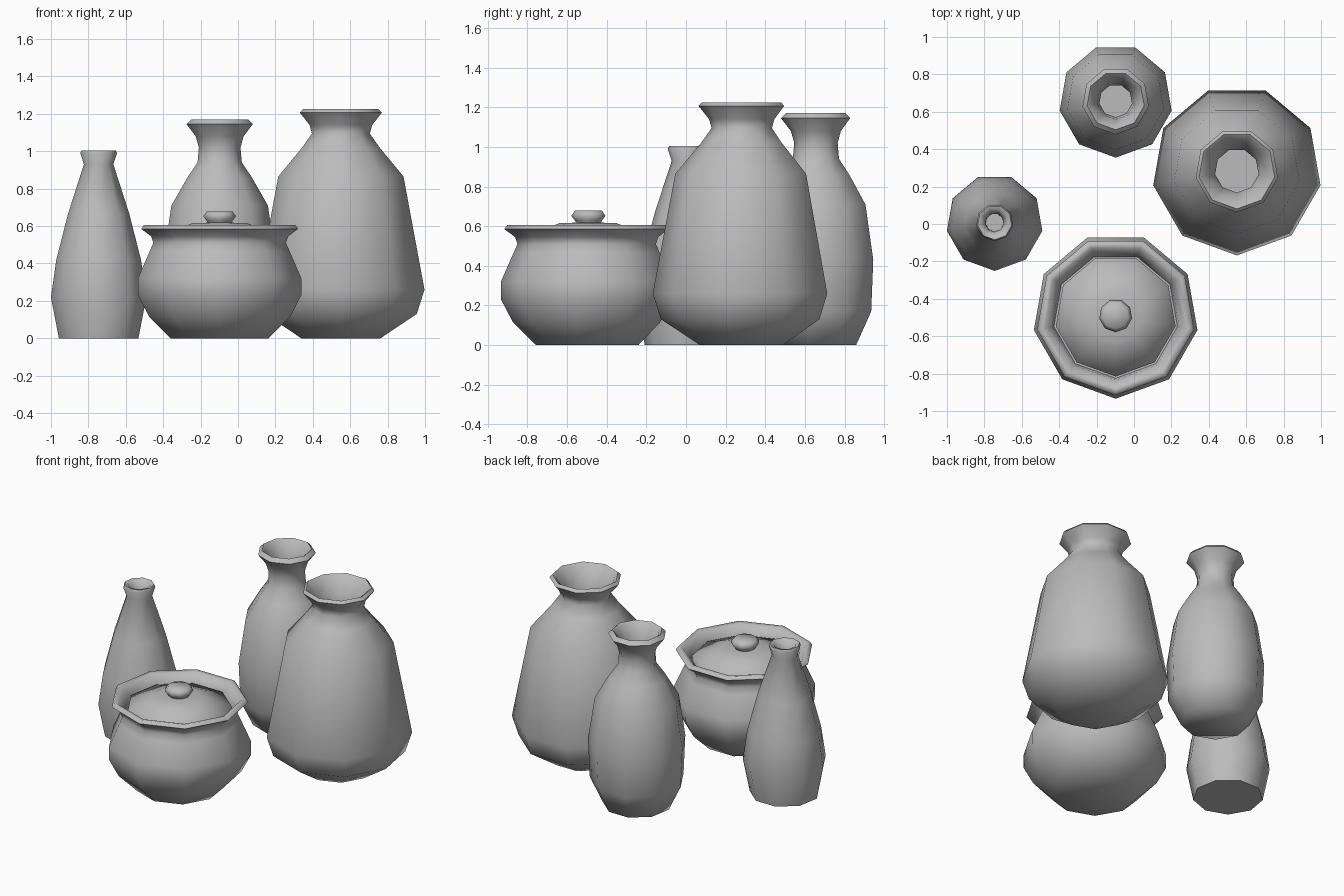
import bpy, bmesh
from math import cos, sin, radians

cube = bpy.data.objects.get("Cube")
if cube:
    bpy.data.objects.remove(cube, do_unlink=True)

SIDES = 9

clay = bpy.data.materials.new("grey clay")
clay.use_nodes = True
grey = (0.5, 0.5, 0.5, 1)
clay.diffuse_color = grey
clay.node_tree.nodes["Principled BSDF"].inputs["Base Color"].default_value = grey


def lathe(name, centre, profile):
    """Turn a (radius, height) profile into a closed nine-sided vessel."""
    bm = bmesh.new()
    rings = []
    for r, z in profile:
        angles = [radians(-90 + 360 * i / SIDES) for i in range(SIDES)]
        rings.append([bm.verts.new((r * cos(a), r * sin(a), z)) for a in angles])
    for low, high in zip(rings, rings[1:]):
        for i in range(SIDES):
            j = (i + 1) % SIDES
            bm.faces.new((low[i], low[j], high[j], high[i]))
    bm.faces.new(rings[0][::-1])
    bm.faces.new(rings[-1])
    mesh = bpy.data.meshes.new(name)
    bm.to_mesh(mesh)
    bm.free()
    mesh.shade_smooth()
    mesh.set_sharp_from_angle(angle=radians(75))
    mesh.materials.append(clay)
    obj = bpy.data.objects.new(name, mesh)
    obj.location = (*centre, 0)
    bpy.context.collection.objects.link(obj)
    return obj


# Slim bottle
lathe("slim_bottle", (-0.745, 0.008), [
    (0.216, 0), (0.259, 0.22), (0.23, 0.42), (0.165, 0.67), (0.08, 0.93),
    (0.1, 0.99), (0.092, 1.005), (0.07, 1.0), (0.05, 0.94), (0.048, 0.84)])

# Tall vase with a long neck
lathe("tall_vase", (-0.098, 0.659), [
    (0.212, 0), (0.293, 0.17), (0.304, 0.43), (0.262, 0.71), (0.175, 0.86),
    (0.12, 0.94), (0.113, 1.02), (0.13, 1.08), (0.18, 1.145), (0.155, 1.17),
    (0.138, 1.155), (0.1, 1.07), (0.088, 0.98), (0.088, 0.86)])

# Large jar
lathe("large_jar", (0.55, 0.286), [
    (0.215, 0), (0.412, 0.13), (0.454, 0.26), (0.34, 0.865), (0.21, 1.02),
    (0.157, 1.095), (0.17, 1.14), (0.223, 1.207), (0.205, 1.225),
    (0.185, 1.21), (0.135, 1.12), (0.118, 1.06), (0.118, 0.92)])

# Squat pot
pot_centre = (-0.098, -0.49)
lathe("squat_pot", pot_centre, [
    (0.266, 0), (0.383, 0.115), (0.443, 0.23), (0.444, 0.32), (0.38, 0.465),
    (0.36, 0.51), (0.372, 0.545), (0.426, 0.585), (0.412, 0.605),
    (0.385, 0.6), (0.345, 0.55), (0.335, 0.5)])

# Domed lid with its knob
lathe("pot_lid", pot_centre, [
    (0.325, 0.51), (0.325, 0.55), (0.17, 0.607), (0.15, 0.615), (0.065, 0.618),
    (0.07, 0.628), (0.089, 0.652), (0.07, 0.678)])
